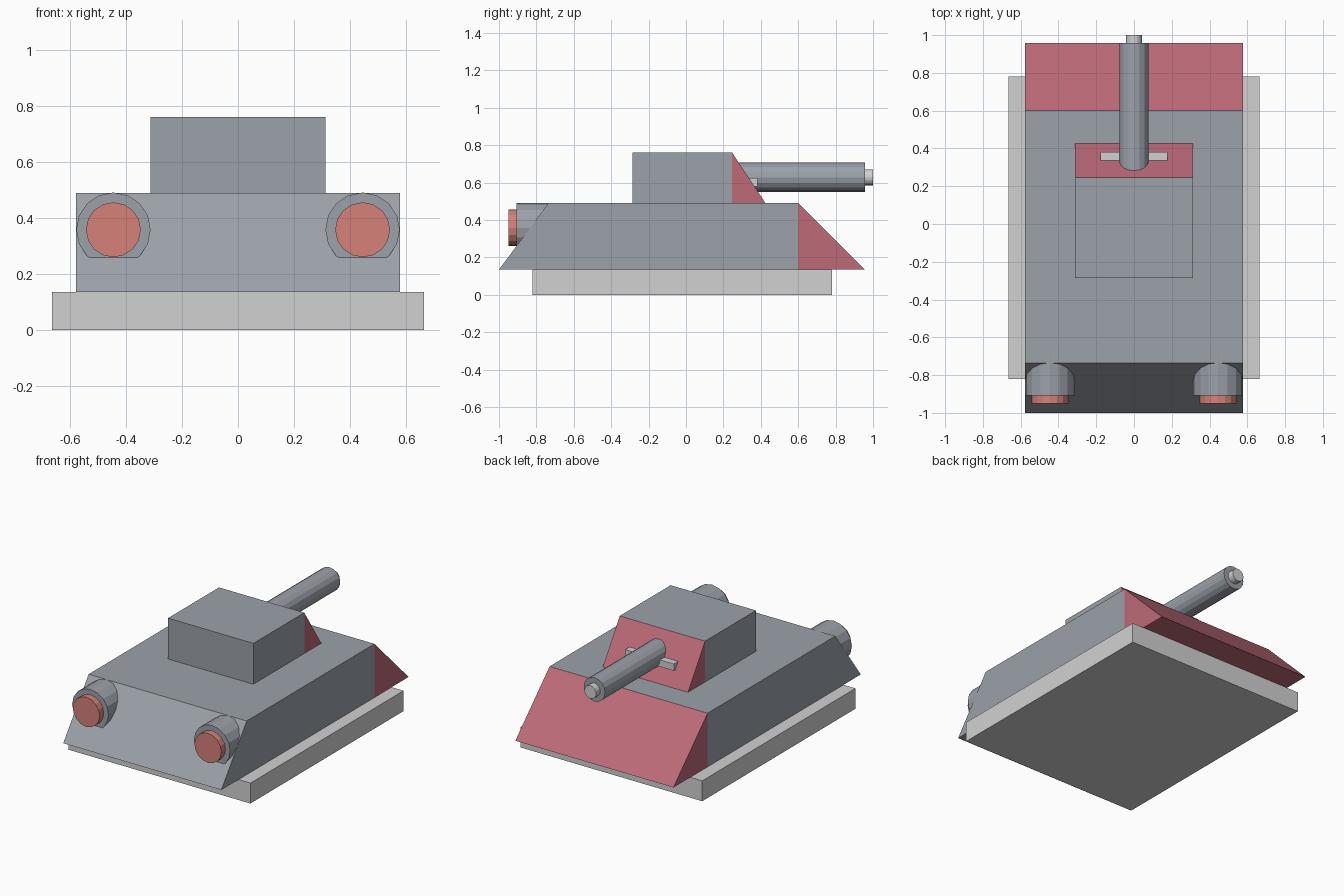
import bpy
import math

cube = bpy.data.objects.get("Cube")
if cube:
    bpy.data.objects.remove(cube, do_unlink=True)


def material(name, rgb):
    m = bpy.data.materials.new(name)
    m.use_nodes = True
    m.diffuse_color = (*rgb, 1)
    m.node_tree.nodes["Principled BSDF"].inputs["Base Color"].default_value = (*rgb, 1)
    return m


GREY = material("steel grey", (0.33, 0.36, 0.40))
LIGHT = material("light grey", (0.64, 0.64, 0.64))
RED = material("dull red", (0.51, 0.145, 0.19))
LAMP = material("lamp red", (0.66, 0.22, 0.19))


def prism(name, profile, half_width, mat):
    """Extrude a (y, z) profile across x."""
    n = len(profile)
    verts = [(x, y, z) for x in (-half_width, half_width) for y, z in profile]
    faces = [tuple(range(n)), tuple(reversed(range(n, 2 * n)))]
    faces += [(i, i + n, (i + 1) % n + n, (i + 1) % n) for i in range(n)]
    mesh = bpy.data.meshes.new(name)
    mesh.from_pydata(verts, [], faces)
    mesh.materials.append(mat)
    obj = bpy.data.objects.new(name, mesh)
    bpy.context.collection.objects.link(obj)
    return obj


def box(name, half_width, y0, y1, z0, z1, mat):
    return prism(name, [(y0, z0), (y0, z1), (y1, z1), (y1, z0)], half_width, mat)


def tube(name, x, z, radius, y0, y1, mat, sides=16):
    """Cylinder lying along y."""
    bpy.ops.mesh.primitive_cylinder_add(
        vertices=sides, radius=radius, depth=y1 - y0,
        location=(x, (y0 + y1) / 2, z), rotation=(math.pi / 2, 0, 0))
    obj = bpy.context.object
    obj.name = name
    obj.data.materials.append(mat)
    return obj


# Base slab and hull with its red sloping end
BASE, DECK, ROOF = 0.135, 0.49, 0.76
box("base", 0.665, -0.82, 0.78, 0, BASE, LIGHT)
prism("hull", [(-1, BASE), (-0.735, DECK), (0.6, DECK), (0.6, BASE)], 0.578, GREY)
prism("hull_wedge", [(0.6, BASE), (0.6, DECK), (0.957, BASE)], 0.578, RED)

# Turret with its red sloping end
box("turret", 0.312, -0.285, 0.247, DECK, ROOF, GREY)
prism("turret_wedge", [(0.247, DECK), (0.247, ROOF), (0.425, DECK)], 0.312, RED)

# Gun and the bar beneath it
box("gun_bar", 0.178, 0.3, 0.382, 0.58, 0.625, LIGHT)
tube("gun_barrel", 0, 0.628, 0.078, 0.25, 0.957, GREY)
tube("gun_tip", 0, 0.628, 0.043, 0.9, 1.0, LIGHT)

# Lamps
for side, x in (("left", 0.445), ("right", -0.445)):
    tube(side + "_lamp_housing", x, 0.358, 0.133, -0.907, -0.7, GREY)
    tube(side + "_lamp", x, 0.358, 0.098, -0.95, -0.88, LAMP)
